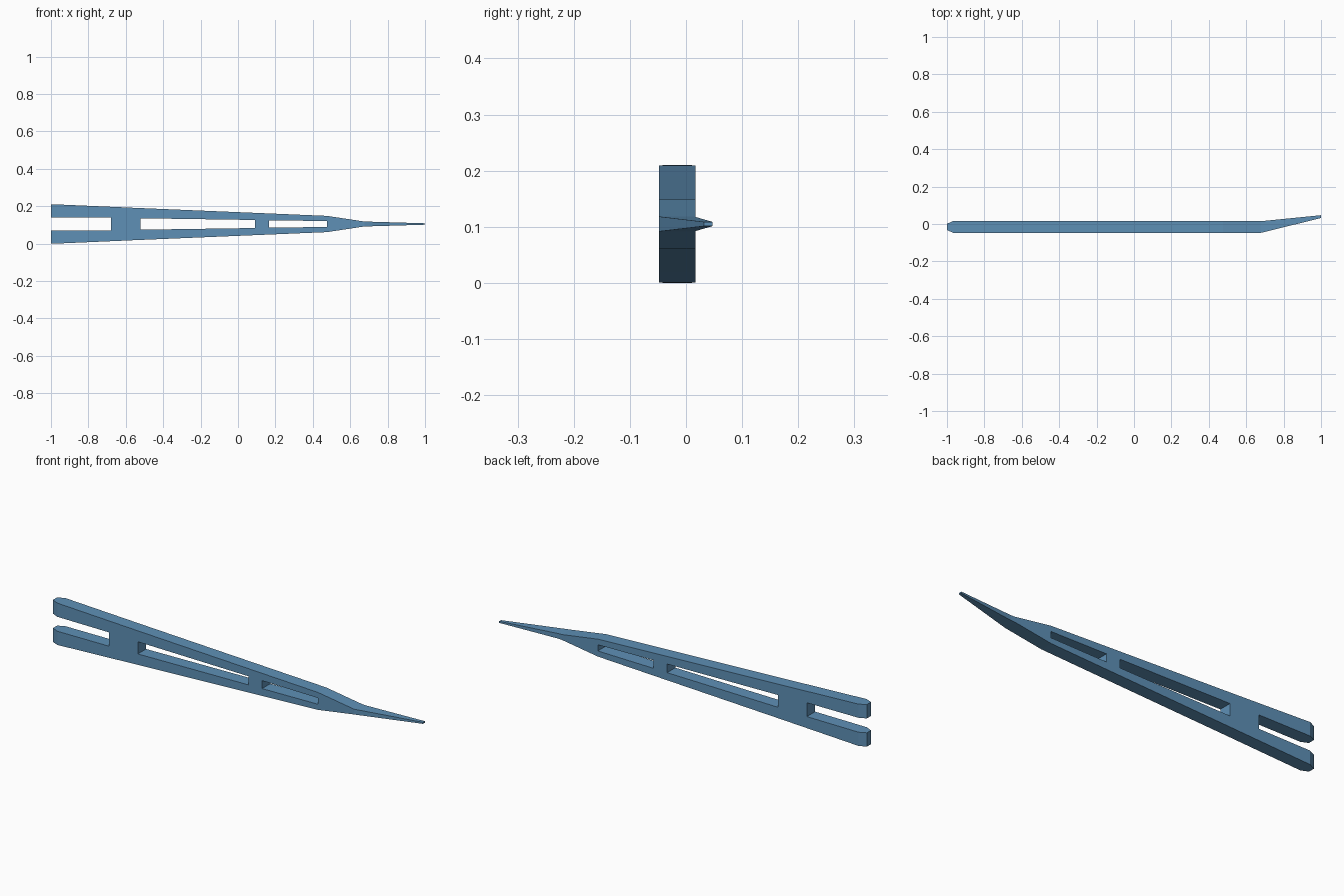
import bpy, bmesh

if "Cube" in bpy.data.objects:
    bpy.data.objects.remove(bpy.data.objects["Cube"])

MID = 0.105  # height of the mirror plane

# Stations: x, outer half height, slot half height, front y, back y, section to the right is solid
stations = [
    (-1.000, 0.1050, 0.0360, -0.032, 0.001, False),
    (-0.965, 0.1045, 0.0360, -0.048, 0.017, False),
    (-0.680, 0.0920, 0.0345, -0.048, 0.017, True),
    (-0.520, 0.0850, 0.0305, -0.048, 0.017, False),
    (0.092, 0.0595, 0.0215, -0.048, 0.017, True),
    (0.167, 0.0564, 0.0200, -0.048, 0.017, False),
    (0.475, 0.0435, 0.0155, -0.048, 0.017, True),
    (0.675, 0.0133, 0.0060, -0.048, 0.017, True),
    (0.700, 0.0126, 0.0055, -0.042, 0.017, True),
    (1.000, 0.0038, 0.0018, 0.032, 0.047, True),
]

bm = bmesh.new()
rings = []
for x, outer, inner, yf, yb, _ in stations:
    rings.append({(n, s): bm.verts.new((x, y, z))
                  for n, z in (("o", outer), ("i", inner), ("c", 0.0))
                  for s, y in (("f", yf), ("b", yb))})


def cap(r, top, low):
    bm.faces.new([r[top, "f"], r[top, "b"], r[low, "b"], r[low, "f"]])


def strip(a, b, p, q):
    bm.faces.new([a[p], b[p], b[q], a[q]])


# Upper arm, bridges between the arms, and the bent pointed tip
for k in range(len(stations) - 1):
    a, b, solid = rings[k], rings[k + 1], stations[k][5]
    strip(a, b, ("o", "f"), ("o", "b"))
    for s in "fb":
        strip(a, b, ("o", s), ("i", s))
        if solid:
            strip(a, b, ("i", s), ("c", s))
    if not solid:
        strip(a, b, ("i", "f"), ("i", "b"))
    if k and solid != stations[k - 1][5]:
        cap(a, "i", "c")
cap(rings[0], "o", "i")
cap(rings[-1], "o", "i")
cap(rings[-1], "i", "c")

# Mirror the upper half to make the lower arm
loose = [v for v in bm.verts if not v.link_faces]
bmesh.ops.delete(bm, geom=loose, context="VERTS")
dup = bmesh.ops.duplicate(bm, geom=bm.verts[:] + bm.edges[:] + bm.faces[:])["geom"]
for v in dup:
    if isinstance(v, bmesh.types.BMVert):
        v.co.z = -v.co.z
bmesh.ops.remove_doubles(bm, verts=bm.verts[:], dist=1e-5)
bmesh.ops.recalc_face_normals(bm, faces=bm.faces[:])

mesh = bpy.data.meshes.new("forked_pointer")
bm.to_mesh(mesh)
bm.free()
pointer = bpy.data.objects.new("forked_pointer", mesh)
pointer.location.z = MID
bpy.context.collection.objects.link(pointer)

# Steel blue finish
blue = bpy.data.materials.new("steel_blue")
blue.diffuse_color = (0.113, 0.28, 0.47, 1)
blue.use_nodes = True
blue.node_tree.nodes["Principled BSDF"].inputs["Base Color"].default_value = blue.diffuse_color
mesh.materials.append(blue)
